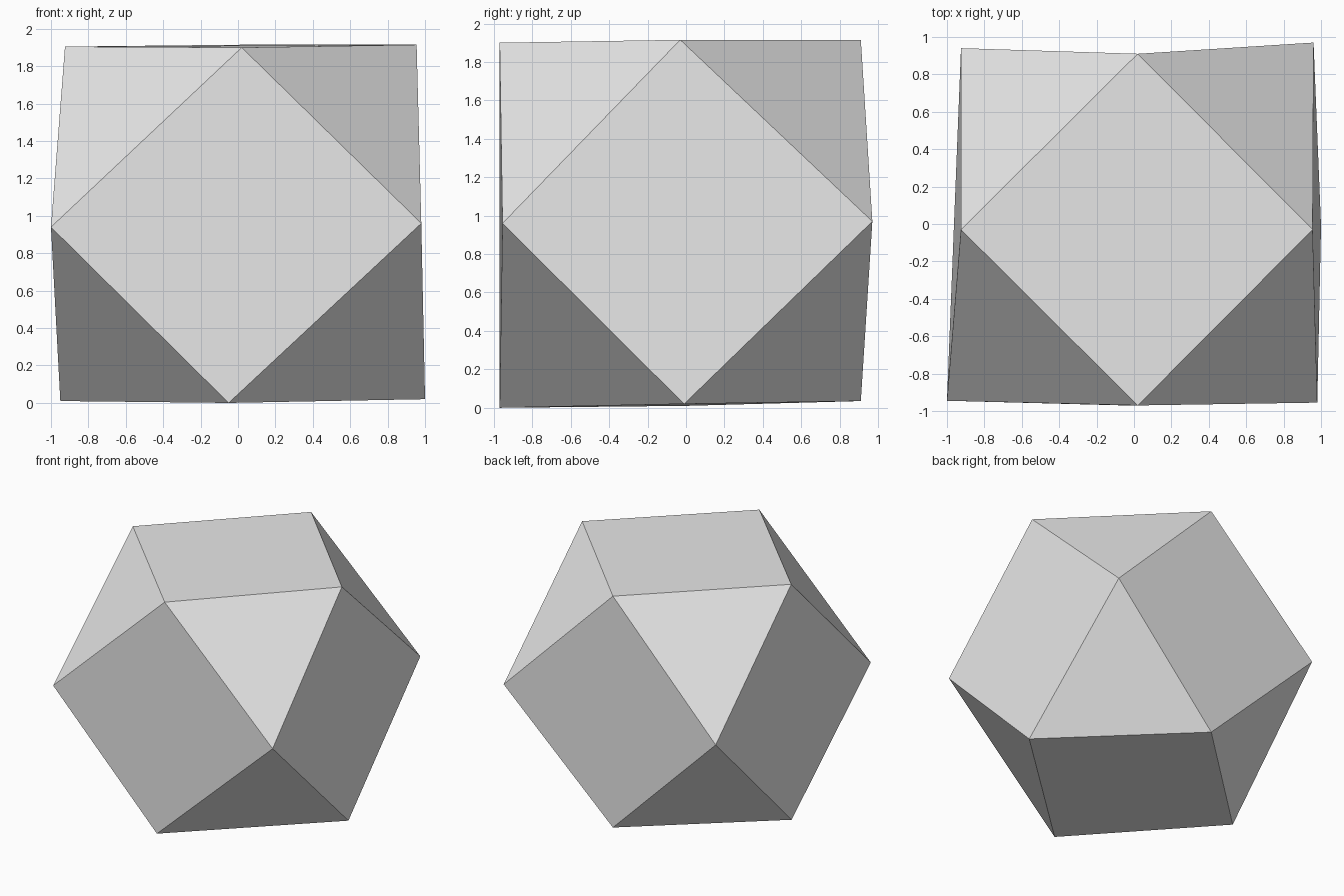
import bpy, bmesh
from itertools import product

if "Cube" in bpy.data.objects:
    bpy.data.objects.remove(bpy.data.objects["Cube"])

# Slightly irregular cuboctahedron: each corner sits on one edge of a cube,
# keyed by its direction (x, y, z signs)
corners = {
    (0, -1, 1): (0.02, -0.97, 1.90),
    (0, 1, 1): (0.02, 0.91, 1.915),
    (-1, 0, 1): (-0.925, -0.03, 1.905),
    (1, 0, 1): (0.955, -0.03, 1.915),
    (-1, -1, 0): (-1.0, -0.945, 0.94),
    (1, -1, 0): (0.98, -0.955, 0.96),
    (1, 1, 0): (0.96, 0.97, 0.97),
    (-1, 1, 0): (-0.925, 0.94, 0.97),
    (0, -1, -1): (-0.05, -0.97, 0.0),
    (0, 1, -1): (0.02, 0.91, 0.035),
    (-1, 0, -1): (-0.95, 0.0, 0.01),
    (1, 0, -1): (1.0, -0.01, 0.02),
}

bm = bmesh.new()
verts = {key: bm.verts.new(co) for key, co in corners.items()}

# Diamond faces, one on each side of the cube
for axis, side in product(range(3), (-1, 1)):
    ring = []
    for u, v in ((1, 0), (0, 1), (-1, 0), (0, -1)):
        key = [0, 0, 0]
        key[axis], key[(axis + 1) % 3], key[(axis + 2) % 3] = side, u, v
        ring.append(verts[tuple(key)])
    bm.faces.new(ring)

# Triangles where the cube corners are cut off
for x, y, z in product((-1, 1), repeat=3):
    bm.faces.new((verts[x, y, 0], verts[0, y, z], verts[x, 0, z]))

bmesh.ops.recalc_face_normals(bm, faces=bm.faces)
mesh = bpy.data.meshes.new("faceted_stone")
bm.to_mesh(mesh)
bm.free()

# Single plain grey
grey = bpy.data.materials.new("light_grey")
grey.diffuse_color = (0.8, 0.8, 0.8, 1)
grey.use_nodes = True
grey.node_tree.nodes["Principled BSDF"].inputs["Base Color"].default_value = grey.diffuse_color
mesh.materials.append(grey)
stone = bpy.data.objects.new("faceted_stone", mesh)
bpy.context.collection.objects.link(stone)
